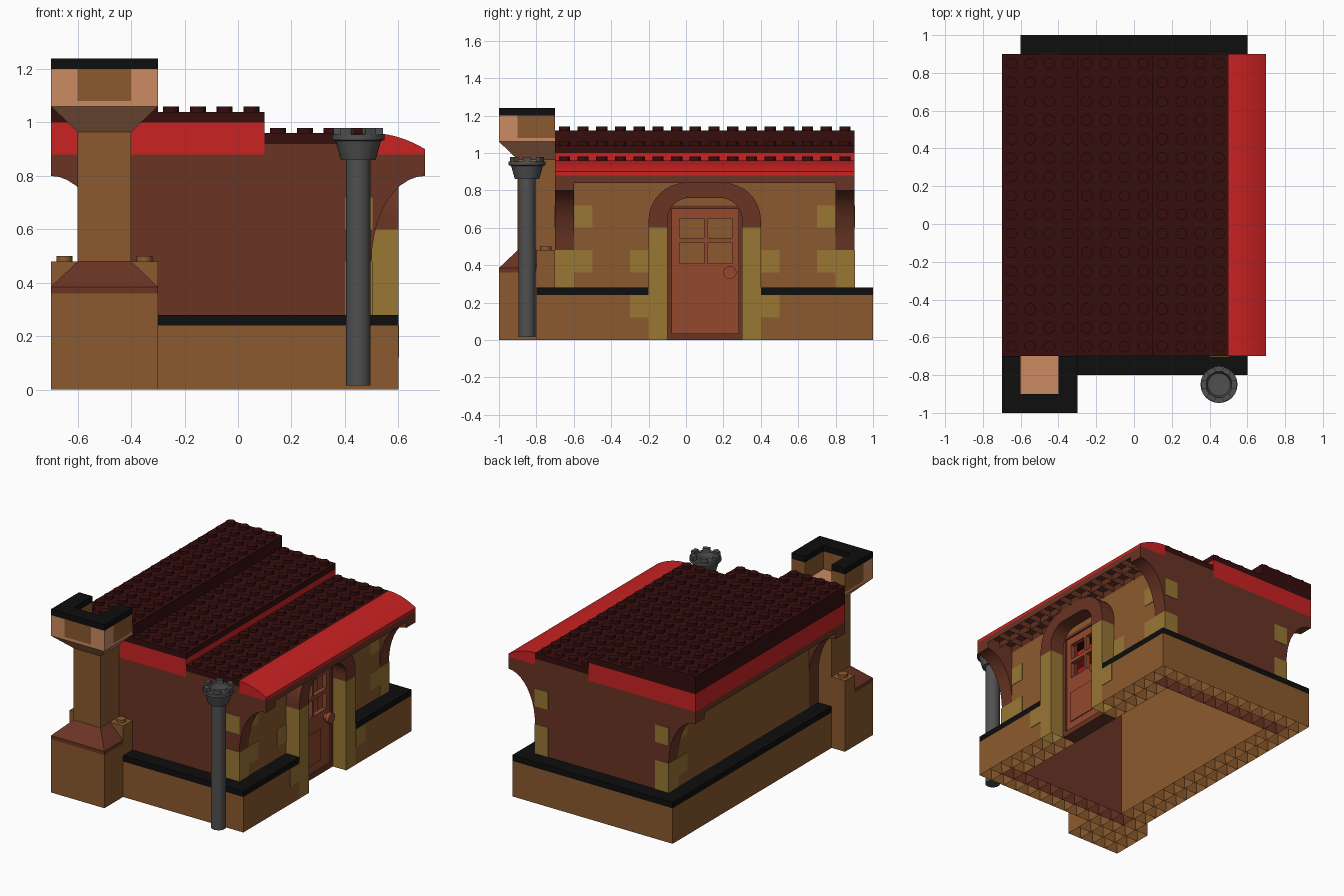
import bpy, bmesh, math
from mathutils import Matrix

if "Cube" in bpy.data.objects:
    bpy.data.objects.remove(bpy.data.objects["Cube"])


def material(name, r, g, b):
    lin = [((c / 255 + 0.055) / 1.055) ** 2.4 if c > 10 else c / 255 / 12.92 for c in (r, g, b)]
    m = bpy.data.materials.new(name)
    m.use_nodes = True
    m.diffuse_color = (*lin, 1)
    m.node_tree.nodes["Principled BSDF"].inputs["Base Color"].default_value = (*lin, 1)
    return m


TAN = material("wall tan", 140, 90, 46)
BROWN = material("reddish brown", 106, 52, 36)
OLIVE = material("olive stone", 152, 119, 53)
ROOF = material("dark red roof", 54, 13, 13)
RED = material("bright red", 203, 34, 34)
BLACK = material("black tile", 14, 14, 14)
PEACH = material("peach", 203, 139, 98)
GRAY = material("dark gray", 80, 80, 80)
DOOR = material("door rust", 146, 72, 46)


def finish(name, bm, mat, smooth=False):
    bmesh.ops.recalc_face_normals(bm, faces=bm.faces)
    me = bpy.data.meshes.new(name)
    bm.to_mesh(me)
    bm.free()
    me.materials.append(mat)
    ob = bpy.data.objects.new(name, me)
    bpy.context.collection.objects.link(ob)
    if smooth:
        bpy.ops.object.select_all(action="DESELECT")
        ob.select_set(True)
        bpy.context.view_layer.objects.active = ob
        bpy.ops.object.shade_smooth_by_angle(angle=math.radians(35))
    return ob


def boxes(name, mat, *bounds):
    """One object from boxes given as (x0, x1, y0, y1, z0, z1)."""
    bm = bmesh.new()
    for x0, x1, y0, y1, z0, z1 in bounds:
        m = Matrix.Translation(((x0 + x1) / 2, (y0 + y1) / 2, (z0 + z1) / 2))
        m = m @ Matrix.Diagonal((x1 - x0, y1 - y0, z1 - z0, 1))
        bmesh.ops.create_cube(bm, size=1, matrix=m)
    return finish(name, bm, mat)


def hollow(name, mat, x0, x1, y0, y1, z0, z1, depth=0.09):
    """Block with open square cells on the underside."""
    bm = bmesh.new()
    m = Matrix.Translation(((x0 + x1) / 2, (y0 + y1) / 2, z0)) @ Matrix.Diagonal((x1 - x0, y1 - y0, 1, 1))
    bmesh.ops.create_grid(bm, x_segments=round((x1 - x0) * 10), y_segments=round((y1 - y0) * 10), size=0.5, matrix=m)
    ext = bmesh.ops.extrude_face_region(bm, geom=bm.faces[:])
    verts = [g for g in ext["geom"] if isinstance(g, bmesh.types.BMVert)]
    bmesh.ops.translate(bm, verts=verts, vec=(0, 0, z1 - z0))
    bmesh.ops.recalc_face_normals(bm, faces=bm.faces)
    under = [f for f in bm.faces if f.normal.z < -0.5]
    bmesh.ops.inset_individual(bm, faces=under, thickness=0.018, depth=-depth)
    return finish(name, bm, mat)


def prism(name, mat, pts, axis, a, b, smooth=False):
    """Extrude a profile along x (points are y, z) or y (points are x, z)."""
    bm = bmesh.new()
    place = (lambda p: (a, p[0], p[1])) if axis == "x" else (lambda p: (p[0], a, p[1]))
    face = bm.faces.new([bm.verts.new(place(p)) for p in pts])
    ext = bmesh.ops.extrude_face_region(bm, geom=[face])
    verts = [g for g in ext["geom"] if isinstance(g, bmesh.types.BMVert)]
    bmesh.ops.translate(bm, verts=verts, vec=(b - a, 0, 0) if axis == "x" else (0, b - a, 0))
    return finish(name, bm, mat, smooth)


def frustum(name, mat, low, high):
    """Tapered block between two rectangles (x0, x1, y0, y1, z)."""
    bm = bmesh.new()
    rings = [[bm.verts.new((x, y, r[4])) for x, y in
              ((r[0], r[2]), (r[1], r[2]), (r[1], r[3]), (r[0], r[3]))] for r in (low, high)]
    for ring in rings:
        bm.faces.new(ring)
    for i in range(4):
        j = (i + 1) % 4
        bm.faces.new((rings[0][i], rings[0][j], rings[1][j], rings[1][i]))
    return finish(name, bm, mat)


def lathe(name, mat, profile, x, y, sides=24):
    bm = bmesh.new()
    vs = [bm.verts.new((x + r, y, z)) for r, z in profile]
    edges = [bm.edges.new(p) for p in zip(vs, vs[1:])]
    bmesh.ops.spin(bm, geom=vs + edges, cent=(x, y, 0), axis=(0, 0, 1), angle=math.tau, steps=sides)
    bmesh.ops.remove_doubles(bm, verts=bm.verts, dist=0.0005)
    return finish(name, bm, mat, True)


def studs(name, mat, spots):
    bm = bmesh.new()
    for x, y, z in spots:
        bmesh.ops.create_cone(bm, cap_ends=True, segments=16, radius1=0.03, radius2=0.03,
                              depth=0.024, matrix=Matrix.Translation((x, y, z + 0.008)))
    return finish(name, bm, mat, True)


# Plinth courses with black cap tiles
plinth = {"front": (-0.3, 0.6, -0.8, -0.7), "back": (-0.6, 0.6, 0.9, 1), "left": (-0.6, -0.5, -0.7, 0.9),
          "right_near": (0.5, 0.6, -0.7, -0.2), "right_far": (0.5, 0.6, 0.4, 0.9)}
for side, area in plinth.items():
    hollow("plinth_" + side, TAN, *area, 0, 0.24)
    boxes("cap_tile_" + side, BLACK, (*area, 0.24, 0.28))

# House walls
for end, y in (("front", -0.7), ("back", 0.8)):
    hollow("wall_" + end, BROWN, -0.5, 0.5, y, y + 0.1, 0, 0.88)
    boxes("wall_top_" + end, BROWN, (0.1, 0.5, y, y + 0.1, 0.88, 0.92))
hollow("wall_plain_side", TAN, -0.5, -0.4, -0.6, 0.8, 0, 0.88)
hollow("wall_door_side_near", TAN, 0.4, 0.5, -0.6, -0.1, 0, 0.72)
hollow("wall_door_side_far", TAN, 0.4, 0.5, 0.3, 0.8, 0, 0.72)
boxes("wall_over_door", TAN, (0.4, 0.5, -0.6, 0.8, 0.72, 0.92))

# Olive corner stones, alternating short and long
e = 0.003
for sx, sy in ((1, -1), (1, 1), (-1, 1)):
    stones = []
    for z, long in ((0.24, 0.1), (0.36, 0.2), (0.6, 0.2)):
        xs = sorted((sx * 0.4, sx * (0.5 + e)))
        ys = sorted((0.1 + sy * (0.8 + e), 0.1 + sy * (0.8 - long)))
        stones.append((*xs, *ys, z, z + 0.12))
    boxes("corner_stones", OLIVE, *stones)

# Door columns and side stones, mirrored about the door centre
for s in (-1, 1):
    def span(a, b):
        return sorted((0.1 + s * a, 0.1 + s * b))
    hollow("door_column", OLIVE, 0.5, 0.6, *span(0.2, 0.3), 0, 0.6)
    boxes("column_side_stones", OLIVE, (0.45, 0.5 + e, *span(0.3, 0.4), 0.36, 0.48),
          (0.55, 0.6 + e, *span(0.3, 0.4), 0.12, 0.24))

# Arch over the door
def arch_line(half, top, radius):
    quarter = [math.pi / 2 * i / 8 for i in range(9)]
    right = [(half, 0.6)] + [(half - radius + radius * math.cos(t), top - radius + radius * math.sin(t))
                             for t in quarter]
    return [(0.1 + y, z) for y, z in right] + [(0.1 - y, z) for y, z in reversed(right)]

prism("door_arch", BROWN, arch_line(0.3, 0.84, 0.2) + arch_line(0.2, 0.76, 0.12)[::-1], "x", 0.5, 0.6, True)

# Door frame, and leaf with four open panes
boxes("door_frame", BROWN, (0.4, 0.5, -0.1, -0.075, 0, 0.72), (0.4, 0.5, 0.28, 0.3, 0, 0.72),
      (0.4, 0.5, -0.075, 0.28, 0, 0.035), (0.4, 0.5, -0.075, 0.28, 0.7, 0.72))
leaf = [(0.46, 0.49, -0.075, 0.28, z0, z1) for z0, z1 in ((0.035, 0.41), (0.52, 0.545), (0.65, 0.7))]
leaf += [(0.46, 0.49, y0, y1, 0.41, 0.65) for y0, y1 in ((-0.075, -0.035), (0.095, 0.115), (0.245, 0.28))]
boxes("door_leaf", DOOR, *leaf)
boxes("door_panel", DOOR, (0.48, 0.496, -0.035, 0.18, 0.09, 0.3))
bm = bmesh.new()
for r, x, d in ((0.022, 0.5, 0.04), (0.035, 0.525, 0.025)):
    bmesh.ops.create_cone(bm, cap_ends=True, segments=20, radius1=r, radius2=r, depth=d,
                          matrix=Matrix.Translation((x, 0.235, 0.36)) @ Matrix.Rotation(math.pi / 2, 4, "Y"))
finish("door_knob", bm, DOOR, True)

# Eaves and curved corbels on both sides
curve = [(0.7 - 0.2 * math.cos(t), 0.48 + 0.32 * math.sin(t)) for t in [math.pi / 2 * i / 10 for i in range(11)]]
for s in (-1, 1):
    hollow("eave_plate", BROWN, *sorted((s * 0.5, s * 0.7)), -0.7, 0.9, 0.84, 0.88, 0.03)
    for y in (-0.7, 0.8):
        pts = [(s * x, z) for x, z in curve + [(0.7, 0.88), (0.5, 0.88)]]
        prism("corbel", BROWN, pts, "y", y, y + 0.1, True)

# Red fascia ring and curved red roof edge
boxes("roof_fascia", RED, (-0.7, 0.1, -0.7, -0.6, 0.88, 1), (-0.7, 0.1, 0.8, 0.9, 0.88, 1),
      (-0.7, -0.5, -0.6, 0.8, 0.88, 1), (0, 0.1, -0.6, 0.8, 0.88, 1))
edge = [(0.5 + 0.02 * i, 0.96 - 0.06 * (i / 10) ** 2) for i in range(11)]
prism("curved_roof_edge", RED, edge + [(0.7, 0.88), (0.5, 0.88)], "y", -0.7, 0.9, True)

# Stepped roof with studs
boxes("roof_low_step", ROOF, (0.1, 0.5, -0.7, 0.9, 0.92, 0.96))
boxes("roof_middle_step", ROOF, (-0.7, 0.1, -0.7, 0.9, 1, 1.04))
boxes("roof_high_step", ROOF, (-0.7, -0.3, -0.7, 0.9, 1.04, 1.12))
studs("roof_studs", ROOF, [(-0.65 + 0.1 * i, -0.65 + 0.1 * j, 1.12 - 0.08 * (i // 4))
                           for i in range(12) for j in range(16)])

# Chimney: base, sloped shoulder, shaft, flare and crown
hollow("chimney_base", TAN, -0.7, -0.3, -1, -0.7, 0, 0.36)
boxes("chimney_back_blocks", TAN, (-0.7, -0.3, -0.8, -0.7, 0.36, 0.48))
studs("chimney_studs", TAN, [(-0.65, -0.75, 0.48), (-0.35, -0.75, 0.48)])
boxes("chimney_shoulder_lip", BROWN, (-0.7, -0.3, -1, -0.8, 0.36, 0.385))
frustum("chimney_shoulder", BROWN, (-0.7, -0.3, -1, -0.8, 0.385), (-0.6, -0.4, -0.9, -0.8, 0.48))
boxes("chimney_shaft", TAN, (-0.6, -0.4, -0.9, -0.7, 0.48, 0.965))
frustum("chimney_flare", PEACH, (-0.6, -0.4, -0.9, -0.7, 0.965), (-0.7, -0.3, -1, -0.7, 1.06))
boxes("chimney_flare_lip", PEACH, (-0.7, -0.3, -1, -0.7, 1.06, 1.08))
boxes("crown_corners", PEACH, (-0.7, -0.6, -1, -0.9, 1.08, 1.2), (-0.4, -0.3, -1, -0.9, 1.08, 1.2))
boxes("crown_panels", TAN, (-0.6, -0.4, -1, -0.9, 1.08, 1.2), (-0.7, -0.6, -0.9, -0.7, 1.08, 1.2),
      (-0.4, -0.3, -0.9, -0.7, 1.08, 1.2))
boxes("crown_tiles", BLACK, (-0.7, -0.3, -1, -0.9, 1.2, 1.24), (-0.7, -0.6, -0.9, -0.7, 1.2, 1.24),
      (-0.4, -0.3, -0.9, -0.7, 1.2, 1.24))

# Drain pipe with a notched cup on top
lathe("drain_pipe", GRAY, [(0, 0.015), (0.046, 0.015), (0.046, 0.87), (0, 0.87)], 0.45, -0.85)
lathe("drain_cup", GRAY, [(0, 0.86), (0.065, 0.86), (0.085, 0.93), (0.098, 0.935), (0.098, 0.955),
                          (0.07, 0.955), (0.06, 0.92), (0, 0.92)], 0.45, -0.85)
bm = bmesh.new()
for i in range(6):
    m = Matrix.Translation((0.45, -0.85, 0.962)) @ Matrix.Rotation(math.tau * i / 6, 4, "Z")
    m = m @ Matrix.Translation((0.08, 0, 0)) @ Matrix.Diagonal((0.026, 0.045, 0.035, 1))
    bmesh.ops.create_cube(bm, size=1, matrix=m)
finish("drain_cup_teeth", bm, GRAY)
